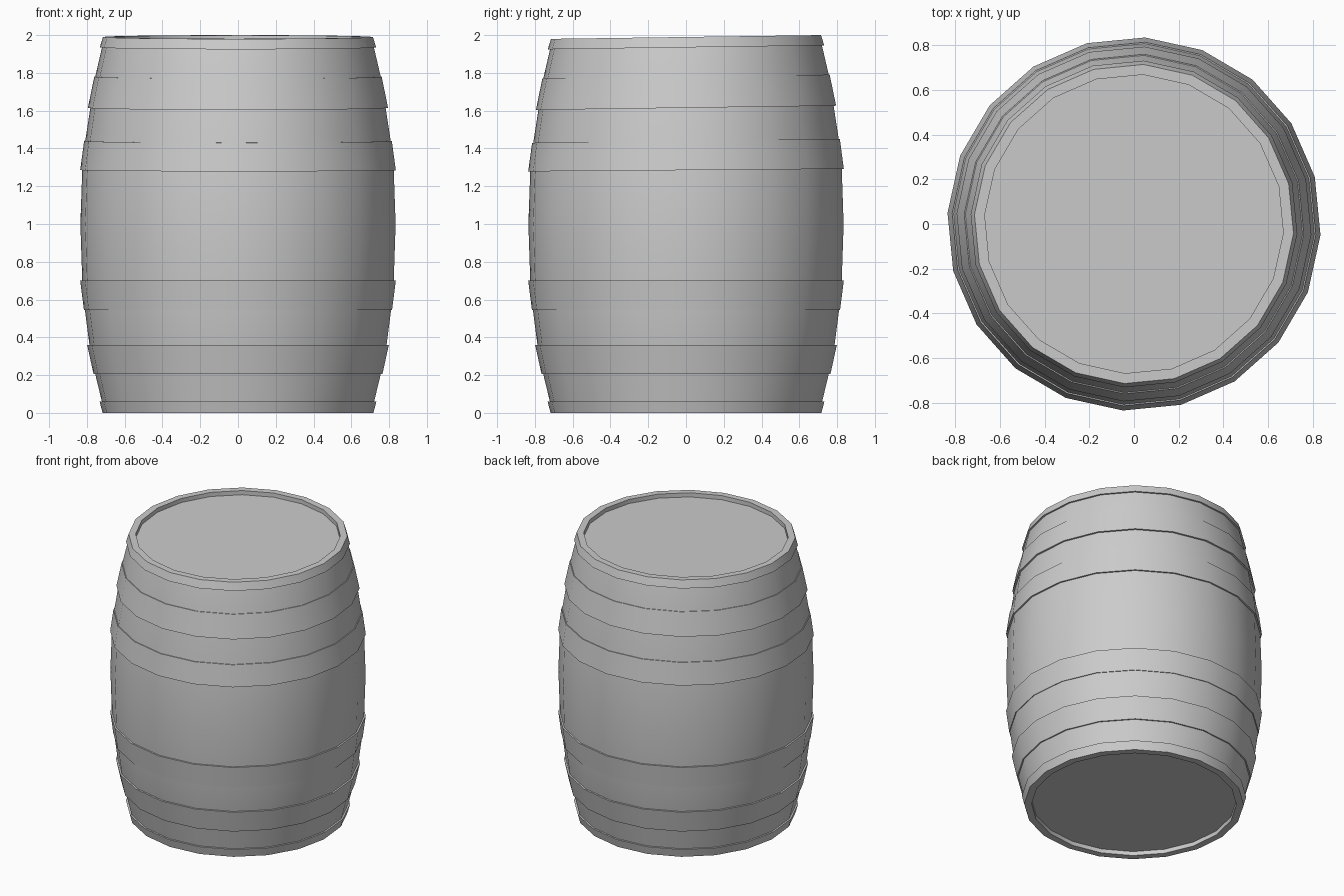
import bpy, bmesh, math

SIDES = 20
TURN = math.radians(-3.4)

cube = bpy.data.objects.get("Cube")
if cube:
    bpy.data.objects.remove(cube, do_unlink=True)

grey = bpy.data.materials.new("plain grey")
grey.use_nodes = True
COLOUR = (0.6, 0.6, 0.6, 1)
grey.diffuse_color = COLOUR
grey.node_tree.nodes["Principled BSDF"].inputs["Base Color"].default_value = COLOUR


def lean(y, z):
    """The upper part of the barrel rises slightly toward the back."""
    return z + 0.014 * y * min(max((z - 1.0) / 0.5, 0), 1)


def lathe(name, profile, closed=False, caps=False):
    """Turn (radius, height) points into a faceted round part."""
    bm = bmesh.new()
    rings = []
    for r, z in profile:
        ring = []
        for i in range(SIDES):
            a = TURN + math.tau * i / SIDES
            y = r * math.sin(a)
            ring.append(bm.verts.new((r * math.cos(a), y, lean(y, z))))
        rings.append(ring)
    pairs = list(zip(rings, rings[1:]))
    if closed:
        pairs.append((rings[-1], rings[0]))
    for low, high in pairs:
        for i in range(SIDES):
            j = (i + 1) % SIDES
            bm.faces.new((low[i], low[j], high[j], high[i]))
    if caps:
        bm.faces.new(rings[0][::-1])
        bm.faces.new(rings[-1])
    bmesh.ops.recalc_face_normals(bm, faces=bm.faces)
    mesh = bpy.data.meshes.new(name)
    bm.to_mesh(mesh)
    bm.free()
    mesh.materials.append(grey)
    obj = bpy.data.objects.new(name, mesh)
    bpy.context.collection.objects.link(obj)
    bpy.ops.object.select_all(action="DESELECT")
    obj.select_set(True)
    bpy.context.view_layer.objects.active = obj
    bpy.ops.object.shade_smooth_by_angle(angle=math.radians(35))
    return obj


# Bulging staves, with a flat rim and a sunken head at each end
lathe("staves", [
    (0.67, 0.03), (0.67, 0.0), (0.71, 0.0), (0.722, 0.06), (0.757, 0.205),
    (0.788, 0.36), (0.812, 0.545), (0.826, 0.70), (0.836, 1.0),
    (0.826, 1.285), (0.81, 1.44), (0.783, 1.615), (0.757, 1.78),
    (0.721, 1.935), (0.708, 1.99), (0.67, 1.99), (0.67, 1.96),
], caps=True)

# Hoops: name, lower radius and height, upper radius and height
HOOPS = [
    ("bottom_hoop", 0.718, 0.0, 0.734, 0.06),
    ("lower_hoop", 0.766, 0.205, 0.8, 0.36),
    ("lower_belly_hoop", 0.817, 0.545, 0.837, 0.70),
    ("upper_belly_hoop", 0.837, 1.285, 0.816, 1.44),
    ("upper_hoop", 0.796, 1.615, 0.762, 1.78),
    ("top_hoop", 0.733, 1.935, 0.716, 1.99),
]
for name, r0, z0, r1, z1 in HOOPS:
    lathe(name, [(r0 - 0.03, z0), (r0, z0), (r1, z1), (r1 - 0.03, z1)], closed=True)
